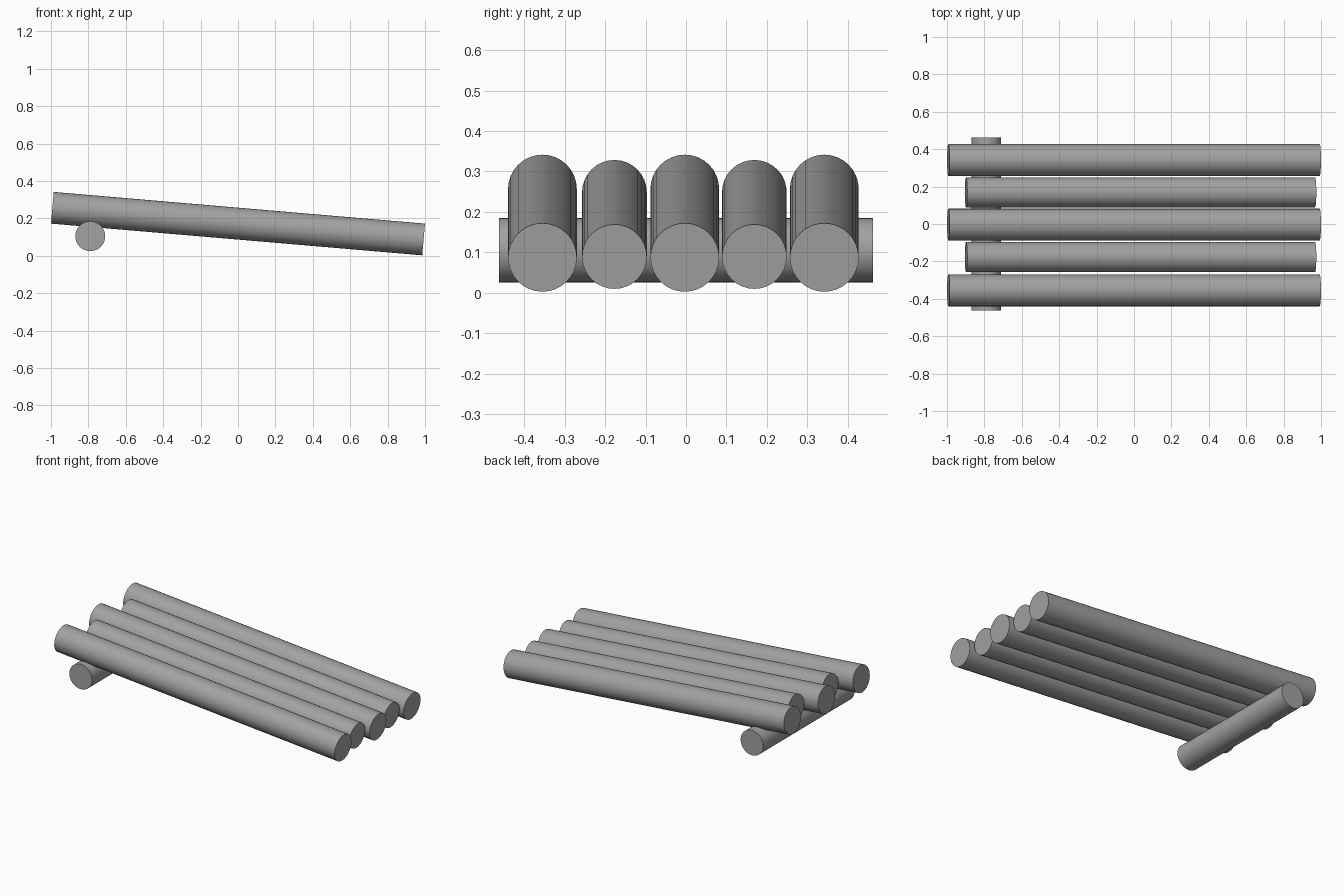
import bpy
import math

cube = bpy.data.objects.get("Cube")
if cube:
    bpy.data.objects.remove(cube, do_unlink=True)

# Single grey material
grey = bpy.data.materials.new("log_grey")
grey.use_nodes = True
colour = (0.36, 0.36, 0.36, 1)
grey.diffuse_color = colour
grey.node_tree.nodes["Principled BSDF"].inputs["Base Color"].default_value = colour


def log(name, radius, length, location, rotation):
    bpy.ops.mesh.primitive_cylinder_add(
        vertices=32, radius=radius, depth=length, location=location, rotation=rotation)
    obj = bpy.context.object
    obj.name = name
    obj.data.materials.append(grey)
    bpy.ops.object.shade_smooth_by_angle(angle=math.radians(30))


# Sloping deck logs, alternating long and short
tilt = (0, math.radians(90 + 4.88), 0)
for i, y in enumerate((-0.355, -0.003, 0.342)):
    log(f"long_log_{i + 1}", 0.085, 1.992, (0, y, 0.172), tilt)
for i, y in enumerate((-0.177, 0.169)):
    log(f"short_log_{i + 1}", 0.08, 1.873, (0.035, y, 0.169), tilt)

# Cross log propping up the raised end
log("cross_log", 0.08, 0.924, (-0.79, 0, 0.105), (math.radians(90), 0, 0))
